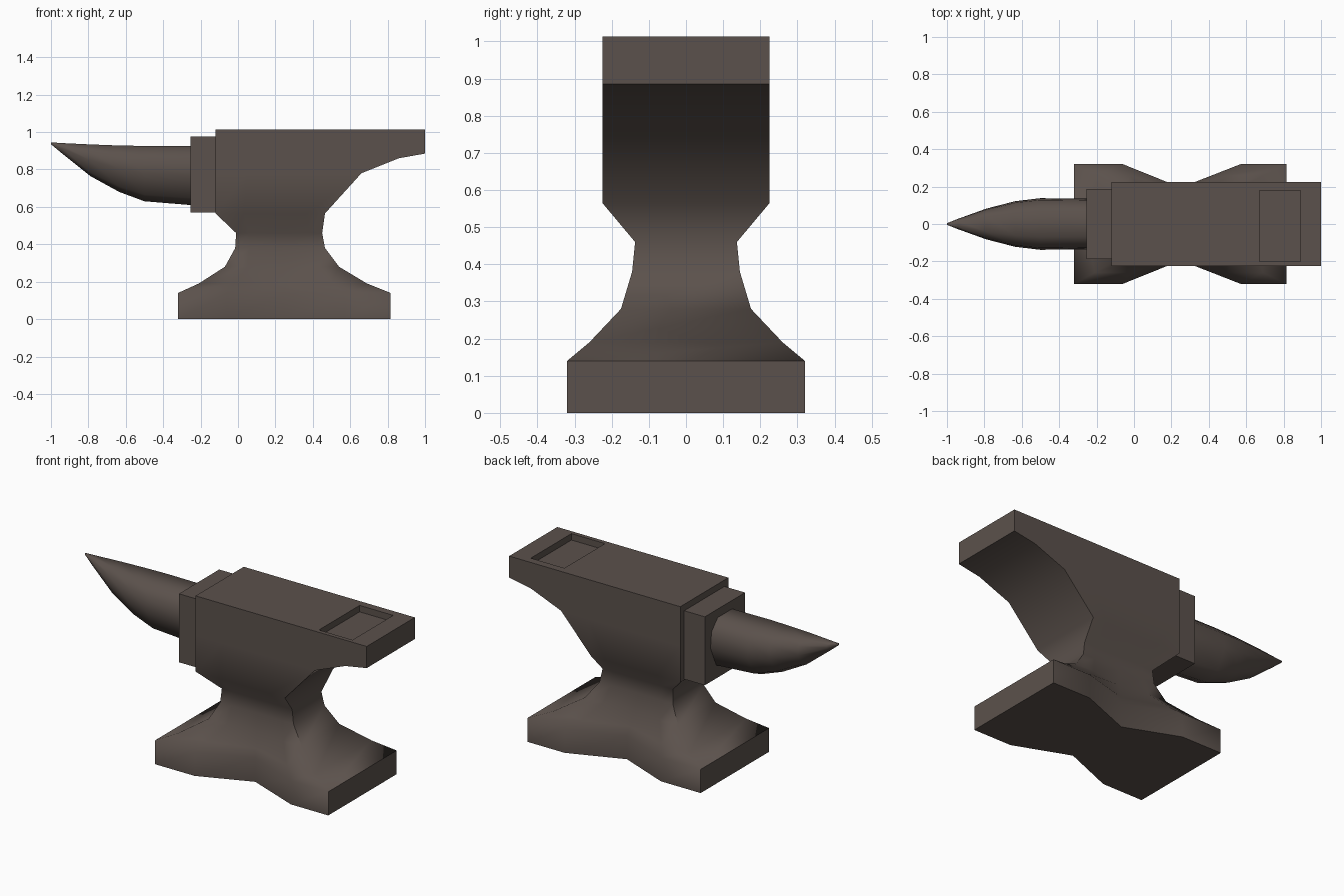
import bpy, bmesh, math

if "Cube" in bpy.data.objects:
    bpy.data.objects.remove(bpy.data.objects["Cube"])

iron = bpy.data.materials.new("dark_iron")
iron.diffuse_color = (0.105, 0.083, 0.072, 1)
iron.use_nodes = True
iron.node_tree.nodes["Principled BSDF"].inputs["Base Color"].default_value = iron.diffuse_color


def loft(name, rings):
    """Skin closed rings of equal point count and cap both ends."""
    bm = bmesh.new()
    loops = [[bm.verts.new(p) for p in ring] for ring in rings]
    n = len(loops[0])
    for a, b in zip(loops, loops[1:]):
        for i in range(n):
            j = (i + 1) % n
            bm.faces.new((a[i], a[j], b[j], b[i]))
    bm.faces.new(loops[0])
    bm.faces.new(loops[-1])
    bmesh.ops.recalc_face_normals(bm, faces=bm.faces)
    mesh = bpy.data.meshes.new(name)
    bm.to_mesh(mesh)
    bm.free()
    obj = bpy.data.objects.new(name, mesh)
    bpy.context.collection.objects.link(obj)
    mesh.materials.append(iron)
    return obj


def box(name, x0, x1, y0, y1, z0, z1):
    return loft(name, [[(x0, y0, z), (x1, y0, z), (x1, y1, z), (x0, y1, z)]
                       for z in (z0, z1)])


# Feet, waist, body and heel: z, left x, foot x, notch x, foot x, right x, half y, notch y
levels = [
    (0.00, -0.32, -0.06, 0.25, 0.57, 0.815, 0.32, 0.195),
    (0.14, -0.32, -0.06, 0.25, 0.57, 0.815, 0.32, 0.195),
    (0.19, -0.21, -0.02, 0.24, 0.50, 0.69, 0.26, 0.18),
    (0.28, -0.07, 0.05, 0.23, 0.42, 0.54, 0.175, 0.15),
    (0.38, -0.015, 0.06, 0.22, 0.39, 0.465, 0.145, 0.14),
    (0.46, -0.01, 0.06, 0.22, 0.38, 0.45, 0.137, 0.137),
    (0.565, -0.12, 0.03, 0.20, 0.37, 0.465, 0.225, 0.225),
    (0.78, -0.12, 0.05, 0.25, 0.48, 0.66, 0.225, 0.225),
    (0.86, -0.12, 0.08, 0.35, 0.62, 0.86, 0.225, 0.225),
    (0.885, -0.12, 0.10, 0.40, 0.70, 1.0, 0.225, 0.225),
    (1.013, -0.12, 0.10, 0.40, 0.70, 1.0, 0.225, 0.225),
]
rings = []
for z, x0, xa, xm, xb, x1, y, yn in levels:
    side = [(x0, y), (xa, y), (xm, yn), (xb, y), (x1, y)]
    rings.append([(px, -py, z) for px, py in side] +
                 [(px, py, z) for px, py in reversed(side)])
body = loft("anvil_body", rings)

# Shallow tool recess in the heel
cutter = box("recess_cutter", 0.67, 0.89, -0.20, 0.18, 0.975, 1.1)
cutter.hide_render = True
mod = body.modifiers.new("recess", 'BOOLEAN')
mod.operation = 'DIFFERENCE'
mod.solver = 'EXACT'
mod.object = cutter
bpy.context.view_layer.objects.active = body
bpy.ops.object.modifier_apply(modifier=mod.name)
bpy.data.objects.remove(cutter)

# Step between the face and the horn
step = box("cutting_step", -0.255, -0.12, -0.188, 0.188, 0.57, 0.975)

# Horn: x, half width, bottom z, top z; eight-sided section with a flat top
section = [(0.5, 1), (0.93, 0.8), (1, 0.5), (0.6, 0.12),
           (0.0, 0.0), (-0.6, 0.12), (-1, 0.5), (-0.93, 0.8), (-0.5, 1)]
stations = [
    (-0.255, 0.135, 0.61, 0.925), (-0.50, 0.138, 0.63, 0.926),
    (-0.635, 0.122, 0.68, 0.928), (-0.79, 0.082, 0.765, 0.934),
    (-0.94, 0.028, 0.885, 0.941), (-1.0, 0.004, 0.935, 0.945),
]
horn = loft("horn", [[(x, w * u, b + (t - b) * v) for u, v in section]
                     for x, w, b, t in stations])

# Soft shading over the faceted castings, crisp step
for obj in (body, horn, step):
    bpy.ops.object.select_all(action='DESELECT')
    obj.select_set(True)
    bpy.context.view_layer.objects.active = obj
    if obj is step:
        bpy.ops.object.shade_flat()
    else:
        bpy.ops.object.shade_smooth_by_angle(angle=math.radians(60))
